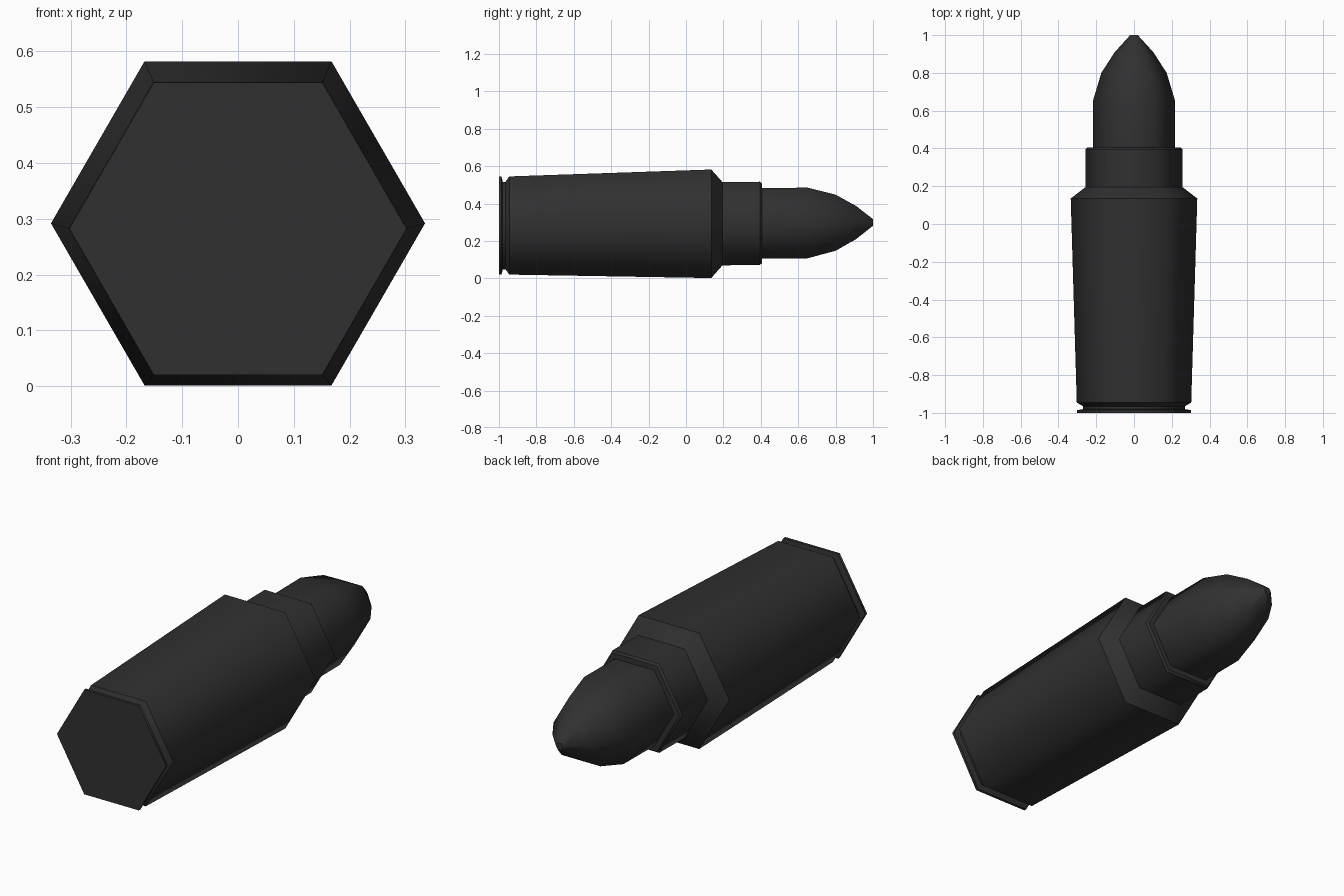
import bpy, bmesh, math

if "Cube" in bpy.data.objects:
    bpy.data.objects.remove(bpy.data.objects["Cube"])

SIDES = 6

metal = bpy.data.materials.new("dark_metal")
metal.diffuse_color = (0.03, 0.03, 0.03, 1)
metal.use_nodes = True
metal.node_tree.nodes["Principled BSDF"].inputs["Base Color"].default_value = metal.diffuse_color


def lathe(name, profile):
    """Hexagonal loft along y; profile rows are (y, corner radius, sharp ring)."""
    bm = bmesh.new()
    rings = []
    for y, r, _ in profile:
        zc = 0.2905 + 0.0085 * y          # the axis rises very slightly to the tip
        rings.append([bm.verts.new((r * math.cos(math.tau * i / SIDES), y,
                                    zc + r * math.sin(math.tau * i / SIDES)))
                      for i in range(SIDES)])
    for a, b in zip(rings, rings[1:]):
        for i in range(SIDES):
            j = (i + 1) % SIDES
            bm.faces.new((a[i], a[j], b[j], b[i]))
    bm.faces.new(rings[0])
    bm.faces.new(rings[-1])
    bmesh.ops.recalc_face_normals(bm, faces=bm.faces[:])
    # smooth around the sides, crisp at the steps
    for f in bm.faces:
        f.smooth = True
    for ring, row in zip(rings, profile):
        if row[2]:
            for i in range(SIDES):
                bm.edges.get((ring[i], ring[(i + 1) % SIDES])).smooth = False
    mesh = bpy.data.meshes.new(name)
    bm.to_mesh(mesh)
    bm.free()
    mesh.materials.append(metal)
    obj = bpy.data.objects.new(name, mesh)
    bpy.context.collection.objects.link(obj)
    return obj


# Case: rim, extractor groove, flaring body, shoulder, neck and mouth
lathe("case", [
    (-1.0, 0.302, True), (-0.986, 0.302, True),
    (-0.98, 0.27, True), (-0.965, 0.27, True),
    (-0.945, 0.303, True), (0.135, 0.335, True),
    (0.195, 0.257, True), (0.395, 0.257, True),
    (0.405, 0.247, True), (0.406, 0.215, True),
])

# Bullet: straight shank and curved nose, seated in the neck
lathe("bullet", [
    (0.38, 0.218, True), (0.65, 0.218, False), (0.80, 0.173, False),
    (0.91, 0.102, False), (1.0, 0.02, True),
])
